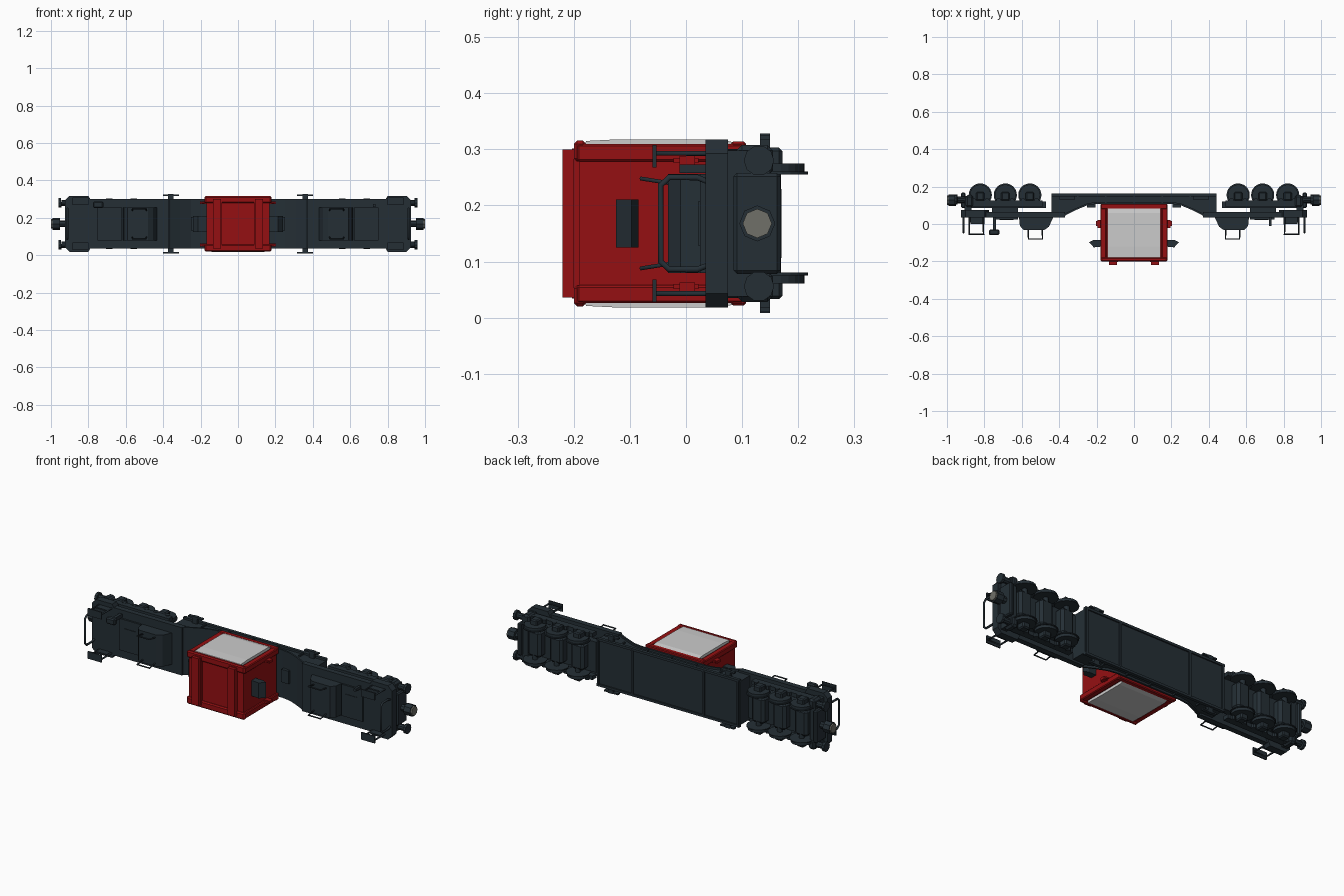
import bpy, bmesh, math
from mathutils import Vector, Matrix

if "Cube" in bpy.data.objects:
    bpy.data.objects.remove(bpy.data.objects["Cube"])

ZC = 0.168  # centre plane of the wagon, which lies on its side (its up is -y)

def mat(name, c):
    m = bpy.data.materials.new(name)
    m.diffuse_color = (*c, 1)
    m.use_nodes = True
    m.node_tree.nodes["Principled BSDF"].inputs["Base Color"].default_value = m.diffuse_color
    return m

DARK = mat("dark_paint", (0.018, 0.028, 0.036))
RED = mat("red_paint", (0.3, 0.005, 0.006))
METAL = mat("bare_metal", (0.16, 0.16, 0.14))

def finish(name, bm, m, bevel=0):
    bmesh.ops.recalc_face_normals(bm, faces=bm.faces)
    me = bpy.data.meshes.new(name)
    bm.to_mesh(me)
    bm.free()
    ob = bpy.data.objects.new(name, me)
    bpy.context.collection.objects.link(ob)
    if m:
        me.materials.append(m)
    if bevel:
        b = ob.modifiers.new("bevel", 'BEVEL')
        b.width, b.segments = bevel, 1
    return ob

def box(name, x, y, z, m=DARK, bevel=0):
    """Box from (min, max) pairs."""
    bm = bmesh.new()
    c = Vector([(a[0] + a[1]) / 2 for a in (x, y, z)])
    s = [abs(a[1] - a[0]) for a in (x, y, z)]
    bmesh.ops.create_cube(bm, size=1, matrix=Matrix.Translation(c) @ Matrix.Diagonal((*s, 1)))
    return finish(name, bm, m, bevel)

def cyl(name, c, r, length, axis='Z', n=12, m=DARK, r2=None):
    bm = bmesh.new()
    rot = Matrix.Rotation(math.pi / 2, 4, 'Y') if axis == 'X' else Matrix.Identity(4)
    bmesh.ops.create_cone(bm, cap_ends=True, segments=n, radius1=r, radius2=r if r2 is None else r2,
                          depth=length, matrix=Matrix.Translation(c) @ rot)
    return finish(name, bm, m)

def prism(name, pts, lo, hi, axis='Z', m=DARK):
    """Extrude a profile: (x,y) along z, (x,z) along y or (y,z) along x."""
    put = {'Z': lambda a, b: (a, b, lo), 'Y': lambda a, b: (a, lo, b), 'X': lambda a, b: (lo, a, b)}[axis]
    d = {'Z': (0, 0, 1), 'Y': (0, 1, 0), 'X': (1, 0, 0)}[axis]
    bm = bmesh.new()
    f = bm.faces.new([bm.verts.new(put(*p)) for p in pts])
    g = bmesh.ops.extrude_face_region(bm, geom=[f])
    bmesh.ops.translate(bm, vec=Vector(d) * (hi - lo),
                        verts=[v for v in g['geom'] if isinstance(v, bmesh.types.BMVert)])
    return finish(name, bm, m)

def pipe(name, pts, r, closed=False, m=DARK):
    cu = bpy.data.curves.new(name, 'CURVE')
    cu.dimensions, cu.bevel_depth, cu.bevel_resolution, cu.use_fill_caps = '3D', r, 1, True
    sp = cu.splines.new('POLY')
    sp.points.add(len(pts) - 1)
    for p, q in zip(sp.points, pts):
        p.co = (*q, 1)
    sp.use_cyclic_u = closed
    ob = bpy.data.objects.new(name, cu)
    bpy.context.collection.objects.link(ob)
    cu.materials.append(m)

def mx(s, a, b):
    return (min(s * a, s * b), max(s * a, s * b))

def mz(t, a, b):  # offsets from the centre plane, mirrored
    return (ZC + min(t * a, t * b), ZC + max(t * a, t * b))

# Well deck: low in the middle, swept up to both ends
half = [(0.20, 0.108), (0.25, 0.10), (0.31, 0.075), (0.36, 0.05), (0.38, 0.035), (0.44, 0.035)]
prof = [(-x, y) for x, y in reversed(half)] + half + [(0.44, 0.155), (-0.44, 0.155)]
prism("well_deck", prof, ZC - 0.122, ZC + 0.122)
for t in (1, -1):
    box("sill_flange", (-0.44, 0.44), (0.145, 0.162), mz(t, 0.12, 0.133))
    band = [(-x, y) for x, y in reversed(half)] + half
    prism("deck_edge_flange", band + [(x, y + 0.01) for x, y in reversed(band)],
          *mz(t, 0.12, 0.133))
    for x in (-0.3, -0.15, 0, 0.15, 0.3):
        box("sill_rib", (x - 0.004, x + 0.004), (0.11, 0.15), mz(t, 0.12, 0.13))
for x in (-0.43, -0.22, 0.22, 0.43):
    box("underside_rib", (x - 0.006, x + 0.006), (0.15, 0.163), (ZC - 0.125, ZC + 0.125))

for s in (1, -1):
    # Raised end deck, its boxes and hatches
    box("end_deck", mx(s, 0.37, 0.79), (0.035, 0.065), (ZC - 0.133, ZC + 0.133))
    prism("deck_box", [(s * 0.43, 0.04), (s * 0.455, -0.015), (s * 0.48, -0.032), (s * 0.59, -0.032),
                       (s * 0.61, -0.01), (s * 0.615, 0.04)], ZC - 0.088, ZC + 0.088)
    box("deck_hatch", mx(s, 0.645, 0.72), (0.022, 0.04), (ZC - 0.04, ZC + 0.04))
    box("slope_step", mx(s, 0.205, 0.25), (0.088, 0.11), (ZC - 0.036, ZC + 0.036))
    box("end_cover", mx(s, 0.62, 0.75), (0.025, 0.04), (ZC - 0.088, ZC + 0.088))
    # Bogie
    box("bogie_frame", mx(s, 0.47, 0.90), (0.085, 0.12), (ZC - 0.085, ZC + 0.085))
    box("bogie_pivot", mx(s, 0.62, 0.76), (0.06, 0.09), (ZC - 0.06, ZC + 0.06))
    for x in (0.557, 0.688, 0.822):
        cyl("axle", (s * x, 0.155, ZC), 0.014, 0.25)
        box("brake_beam", mx(s, x - 0.04, x + 0.04), (0.11, 0.17), (ZC - 0.075, ZC + 0.075), bevel=0.014)
        for t in (1, -1):
            cyl("wheel", (s * x, 0.155, ZC + t * 0.098), 0.056, 0.018, n=24)
            cyl("wheel_flange", (s * x, 0.155, ZC + t * 0.09), 0.062, 0.005, n=24)
            box("axle_box", mx(s, x - 0.022, x + 0.022), (0.125, 0.172), mz(t, 0.1, 0.135), bevel=0.006)
            for d in (-0.036, 0.036):
                cyl("spring", (s * (x + d), 0.125, ZC + t * 0.122), 0.013, 0.02, n=8)
    for t in (1, -1):
        box("bogie_side_frame", mx(s, 0.49, 0.89), (0.09, 0.125), mz(t, 0.108, 0.13))
        # Deck handrails and raised box fins
        pipe("deck_handrail", [(s * 0.49, -0.03, ZC + t * 0.072), (s * 0.49, -0.08, ZC + t * 0.08),
                               (s * 0.565, -0.08, ZC + t * 0.08), (s * 0.565, -0.03, ZC + t * 0.072)], 0.004)
        # Lashing brackets beside the well
        box("lashing_arm", mx(s, 0.345, 0.375), (0.132, 0.15), mz(t, 0.12, 0.16))
        box("lashing_plate", mx(s, 0.315, 0.40), (0.132, 0.15), mz(t, 0.15, 0.158))
        # End step frames
        pipe("step_frame", [(s * x, y, ZC + t * 0.125) for x, y in
                            ((0.805, 0.04), (0.805, -0.055), (0.88, -0.055), (0.88, 0.04))], 0.005)
        box("step_plate", mx(s, 0.80, 0.885), (-0.06, -0.053), mz(t, 0.10, 0.14))
        box("step_panel", mx(s, 0.81, 0.875), (0.0, 0.04), mz(t, 0.12, 0.127))
        # Buffers
        cyl("buffer_sleeve", (s * 0.918, 0.13, ZC + t * 0.112), 0.017, 0.05, 'X', 10)
        cyl("buffer_head", (s * 0.952, 0.13, ZC + t * 0.112), 0.027, 0.014, 'X', 10)
        box("buffer_bracket", mx(s, 0.86, 0.9), (0.09, 0.155), mz(t, 0.085, 0.14), bevel=0.01)
    # End platform, headstock and coupler
    oct_pts = [(0.775, 0.105), (0.80, 0.15), (0.90, 0.15), (0.925, 0.125)]
    prism("end_platform", [(s * x, ZC + z) for x, z in oct_pts] +
          [(s * x, ZC - z) for x, z in reversed(oct_pts)], 0.035, 0.075, 'Y')
    box("headstock", mx(s, 0.87, 0.905), (0.07, 0.15), (ZC - 0.13, ZC + 0.13))
    box("end_beam", mx(s, 0.90, 0.925), (0.085, 0.168), (ZC - 0.09, ZC + 0.09), bevel=0.006)
    cyl("coupler_shank", (s * 0.945, 0.127, ZC), 0.018, 0.07, 'X', 8)
    cyl("coupler_head", (s * 0.972, 0.127, ZC), 0.032, 0.04, 'X', 8)
    cyl("coupler_face", (s * 0.995, 0.127, ZC), 0.026, 0.01, 'X', 8, METAL)
    # End hand loop standing above the platform
    loop = [(0.05, -0.07), (0.02, -0.082), (-0.03, -0.082), (-0.045, -0.068),
            (-0.045, 0.068), (-0.03, 0.082), (0.02, 0.082), (0.05, 0.07)]
    pipe("end_loop", [(s * 0.912, y, ZC + z) for y, z in loop], 0.006, True)

# Handbrake gear, on one end only
box("handbrake_box", (-0.775, -0.72), (-0.06, -0.03), (ZC + 0.085, ZC + 0.12), bevel=0.006)
box("handbrake_post", (-0.755, -0.738), (-0.04, 0.04), (ZC + 0.092, ZC + 0.112))
box("valve", (0.722, 0.735), (-0.012, 0.04), (ZC + 0.09, ZC + 0.105))

# Freight crate: red body, corner frame, grey bulged side panels
box("crate_body", (-0.168, 0.168), (-0.19, 0.10), (ZC - 0.135, ZC + 0.135), RED)
for t in (1, -1):
    for s in (1, -1):
        box("crate_post", mx(s, 0.148, 0.18), (-0.195, 0.105), mz(t, 0.11, 0.142), RED, 0.004)
        box("crate_roof_rib", mx(s, 0.085, 0.13), (-0.203, -0.185), (ZC - 0.134, ZC + 0.134), RED)
    box("crate_top_rail", (-0.178, 0.178), (-0.2, -0.178), mz(t, 0.11, 0.148), RED, 0.006)
    box("crate_base_rail", (-0.178, 0.178), (0.08, 0.107), mz(t, 0.11, 0.146), RED, 0.004)
    p = [(-0.185, 0.13), (-0.178, 0.147), (-0.12, 0.15), (0.06, 0.15), (0.083, 0.145), (0.083, 0.13)]
    prism("crate_side_panel", [(y, ZC + t * z) for y, z in p], -0.142, 0.142, 'X', None)
for s in (1, -1):
    # Roof runners, end brackets and lugs
    box("roof_runner", mx(s, 0.09, 0.133), (-0.22, -0.2), (ZC - 0.132, ZC + 0.132), RED)
    prism("end_bracket", [(s * 0.165, -0.085), (s * 0.215, -0.085), (s * 0.24, -0.097),
                          (s * 0.215, -0.125), (s * 0.165, -0.12)], ZC - 0.043, ZC + 0.043)
    for t in (1, -1):
        box("crate_lug", mx(s, 0.165, 0.203), (-0.012, 0.016), mz(t, 0.105, 0.12), RED)
        box("lug_pin", mx(s, 0.18, 0.195), (-0.022, 0.022), mz(t, 0.108, 0.117), RED)
